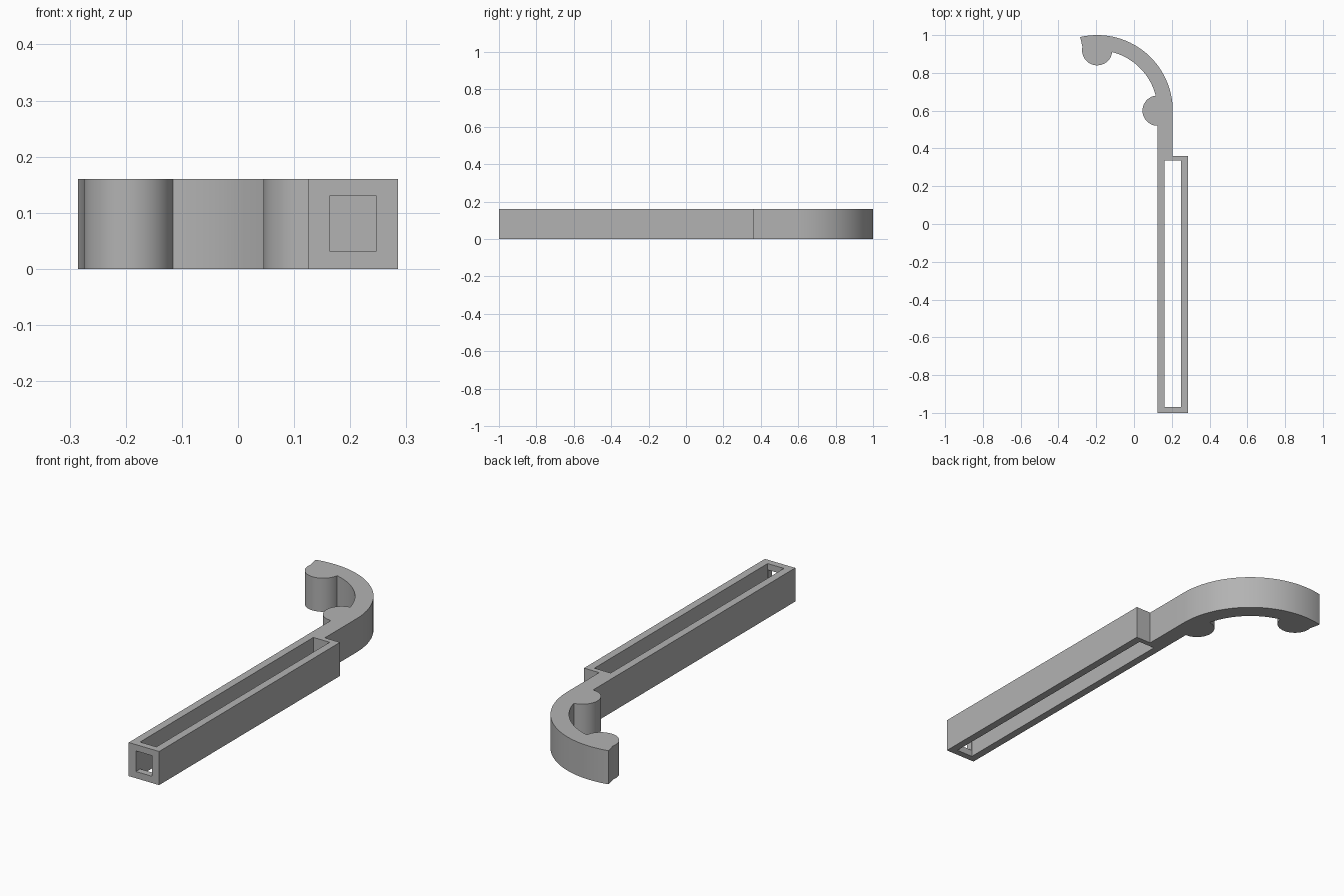
import bpy, bmesh
from math import sin, cos, asin, atan2, radians, pi, sqrt
from mathutils import Vector

cube = bpy.data.objects.get("Cube")
if cube:
    bpy.data.objects.remove(cube, do_unlink=True)

HEIGHT = 0.16
LEFT, RIGHT, SHOULDER = 0.125, 0.285, 0.36
CENTRE = Vector((-0.195, 0.6))
INNER, OUTER, KNOB = 0.32, 0.4, 0.08
END = radians(103)

grey = bpy.data.materials.new("light grey")
grey.use_nodes = True
colour = (0.45, 0.45, 0.45, 1)
grey.diffuse_color = colour
grey.node_tree.nodes["Principled BSDF"].inputs["Base Color"].default_value = colour


def polar(centre, radius, angle):
    return centre + radius * Vector((cos(angle), sin(angle)))


def arc(centre, radius, start, stop, steps):
    return [polar(centre, radius, start + (stop - start) * i / steps)
            for i in range(steps + 1)]


def bearing(centre, point):
    d = point - centre
    return atan2(d.y, d.x)


def prism(name, outline, bottom, top):
    """Extrude a counter-clockwise plan outline upwards."""
    bm = bmesh.new()
    face = bm.faces.new([bm.verts.new((p[0], p[1], bottom)) for p in outline])
    new = bmesh.ops.extrude_face_region(bm, geom=[face])["geom"]
    bmesh.ops.translate(bm, vec=(0, 0, top - bottom),
                        verts=[v for v in new if isinstance(v, bmesh.types.BMVert)])
    bmesh.ops.recalc_face_normals(bm, faces=bm.faces)
    mesh = bpy.data.meshes.new(name)
    bm.to_mesh(mesh)
    bm.free()
    mesh.materials.append(grey)
    obj = bpy.data.objects.new(name, mesh)
    bpy.context.collection.objects.link(obj)
    return obj


def box(name, x0, x1, y0, y1, z0, z1):
    return prism(name, [(x0, y0), (x1, y0), (x1, y1), (x0, y1)], z0, z1)


# Where the round knobs meet the inside of the hook and its cut end
meet = 2 * asin(KNOB / (2 * INNER))
tip_knob = polar(CENTRE, INNER, pi / 2)
root_knob = polar(CENTRE, INNER, 0)
off = END - pi / 2
tip_exit = polar(CENTRE, INNER * cos(off) + sqrt(KNOB**2 - (INNER * sin(off))**2), END)
tip_meet = polar(CENTRE, INNER, pi / 2 - meet)
root_meet = polar(CENTRE, INNER, meet)

# Plan outline: handle, shoulder, hook, two knobs
outline = [Vector((LEFT, -1)), Vector((RIGHT, -1)),
           Vector((RIGHT, SHOULDER)), Vector((CENTRE.x + OUTER, SHOULDER))]
outline += arc(CENTRE, OUTER, 0, END, 48)
outline += arc(tip_knob, KNOB, bearing(tip_knob, tip_exit),
               bearing(tip_knob, tip_meet) + 2 * pi, 32)
outline += arc(CENTRE, INNER, pi / 2 - meet, meet, 32)[1:-1]
outline += arc(root_knob, KNOB, bearing(root_knob, root_meet), 1.5 * pi, 32)
body = prism("hooked_handle", outline, 0, HEIGHT)

# Long slot through the handle and square window in its front end
cutters = [box("slot_cutter", 0.162, 0.248, -0.968, 0.335, -0.1, 0.3),
           box("window_cutter", 0.163, 0.247, -1.1, -0.9, 0.032, 0.13)]
bpy.context.view_layer.objects.active = body
body.select_set(True)
for cutter in cutters:
    mod = body.modifiers.new(cutter.name, 'BOOLEAN')
    mod.operation = 'DIFFERENCE'
    mod.solver = 'EXACT'
    mod.object = cutter
    bpy.ops.object.modifier_apply(modifier=mod.name)
for cutter in cutters:
    bpy.data.objects.remove(cutter, do_unlink=True)

bpy.ops.object.shade_smooth_by_angle(angle=radians(30))
